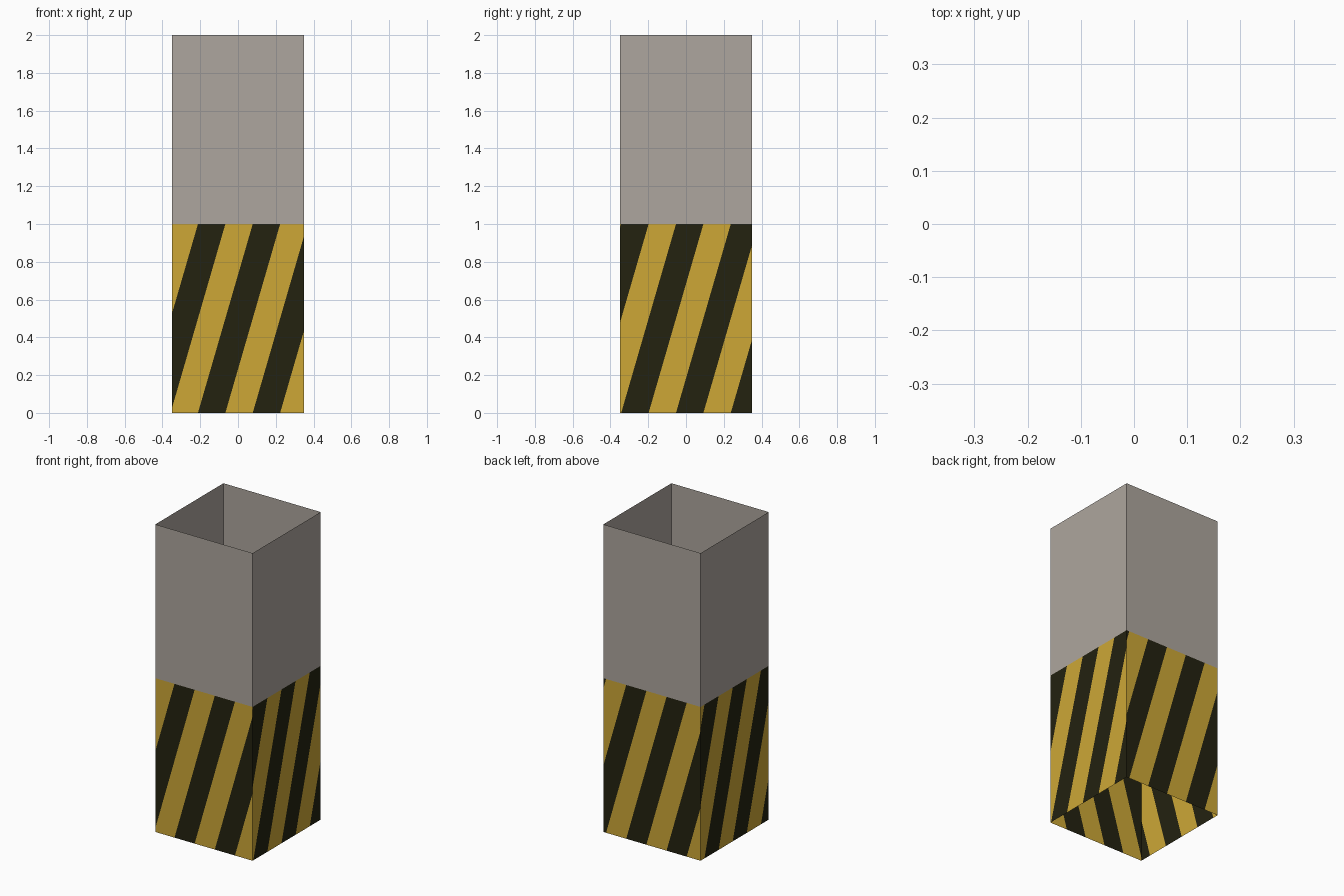
import bpy, bmesh, math
from mathutils import Matrix, Vector

if "Cube" in bpy.data.objects:
    bpy.data.objects.remove(bpy.data.objects["Cube"])

W, H, BAND = 0.70, 2.0, 1.0       # wall width, height, height of striped band
PERIOD, SLANT = 0.29, 0.29        # stripe spacing, sideways lean per unit height


def material(name, rgb):
    m = bpy.data.materials.new(name)
    m.diffuse_color = (*rgb, 1)
    m.use_nodes = True
    m.node_tree.nodes["Principled BSDF"].inputs["Base Color"].default_value = m.diffuse_color
    return m


MATS = [material("concrete_grey", (0.423, 0.381, 0.342)),
        material("warning_yellow", (0.61, 0.39, 0.037)),
        material("stripe_black", (0.017, 0.016, 0.005))]


def wall(bm, start, angle):
    """Single-sheet wall; start = where a black stripe begins at the foot."""
    b = bmesh.new()
    b.faces.new([b.verts.new(p) for p in
                 ((0, 0, 0), (W, 0, 0), (W, 0, H), (0, 0, H))])

    def cut(co, no, faces):
        geom = list({g for f in faces for g in (f, *f.edges, *f.verts)})
        bmesh.ops.bisect_plane(b, geom=geom, plane_co=co, plane_no=no, dist=1e-5)

    def low_faces():
        return [f for f in b.faces if f.calc_center_median().z < BAND]

    cut((0, 0, BAND), (0, 0, 1), b.faces[:])
    # slanted cuts along both edges of every stripe, in the lower band only
    for k in range(-4, 8):
        cut((start + k * PERIOD / 2, 0, 0), Vector((1, 0, -SLANT)), low_faces())
    for f in b.faces:
        c = f.calc_center_median()
        if c.z > BAND:
            f.material_index = 0
        else:
            t = ((c.x - SLANT * c.z - start) / PERIOD) % 1
            f.material_index = 2 if t < 0.5 else 1
    # place the wall on its side of the pillar
    b.transform(Matrix.Rotation(angle, 4, 'Z') @ Matrix.Translation((-W / 2, -W / 2, 0)))
    tmp = bpy.data.meshes.new("wall_tmp")
    b.to_mesh(tmp)
    b.free()
    bm.from_mesh(tmp)
    bpy.data.meshes.remove(tmp)


# Open square pillar: front, right, back, left
bm = bmesh.new()
for i, start in enumerate((0.138, 0.007, 0.165, 0.04)):
    wall(bm, start, i * math.pi / 2)
bmesh.ops.remove_doubles(bm, verts=bm.verts[:], dist=1e-5)
mesh = bpy.data.meshes.new("pillar")
bm.to_mesh(mesh)
bm.free()
for m in MATS:
    mesh.materials.append(m)
pillar = bpy.data.objects.new("striped_pillar", mesh)
bpy.context.collection.objects.link(pillar)
